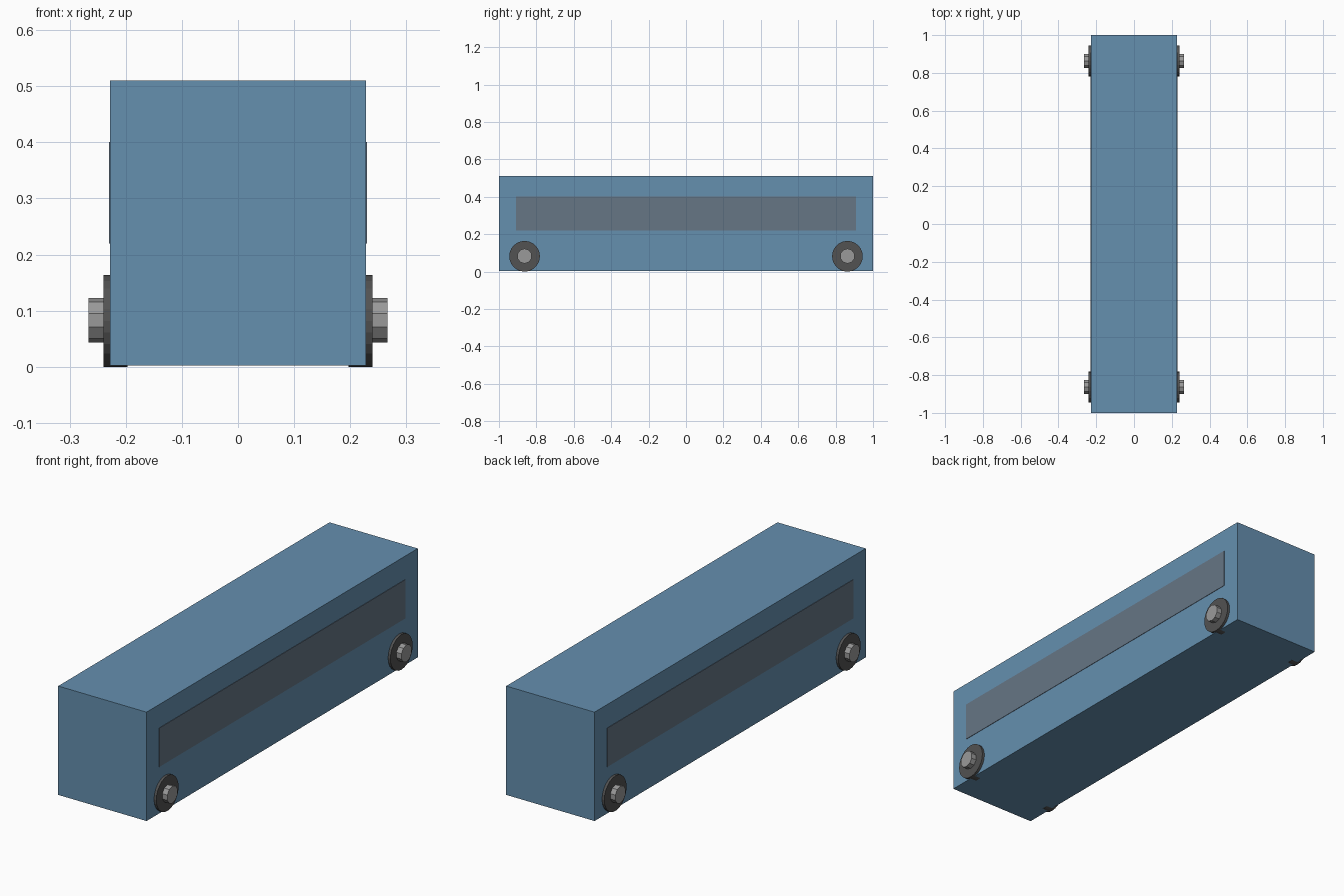
import bpy
import math

if "Cube" in bpy.data.objects:
    bpy.data.objects.remove(bpy.data.objects["Cube"])


def material(name, rgb):
    m = bpy.data.materials.new(name)
    m.diffuse_color = (*rgb, 1)
    m.use_nodes = True
    m.node_tree.nodes["Principled BSDF"].inputs["Base Color"].default_value = m.diffuse_color
    return m


BLUE = material("body blue", (0.13, 0.276, 0.43))
GLASS = material("window grey", (0.133, 0.18, 0.235))
RUBBER = material("tyre dark grey", (0.085, 0.085, 0.085))
METAL = material("hub light grey", (0.32, 0.32, 0.32))


def box(name, lo, hi, mat):
    bpy.ops.mesh.primitive_cube_add(size=1, location=[(a + b) / 2 for a, b in zip(lo, hi)])
    o = bpy.context.object
    o.name = name
    o.scale = [b - a for a, b in zip(lo, hi)]
    bpy.ops.object.transform_apply(location=False, rotation=False, scale=True)
    o.data.materials.append(mat)


def disc(name, sides, radius, x0, x1, y, z, mat):
    # cylinder along x, with a vertex at the top
    bpy.ops.mesh.primitive_cylinder_add(
        vertices=sides, radius=radius, depth=abs(x1 - x0),
        location=((x0 + x1) / 2, y, z), rotation=(0, math.pi / 2, 0))
    o = bpy.context.object
    o.name = name
    bpy.ops.object.transform_apply(location=False, rotation=True, scale=False)
    # turn so that a vertex points straight up
    top = max(o.data.vertices, key=lambda v: v.co.z).co
    o.rotation_euler.x = math.atan2(top.y, top.z)
    o.data.materials.append(mat)


# Body
box("body", (-0.228, -1, 0.002), (0.228, 1, 0.51), BLUE)

for s, side in ((1, "right"), (-1, "left")):
    # Long side window, a thin plate
    x = sorted((s * 0.224, s * 0.230))
    box(side + "_window", (x[0], -0.908, 0.22), (x[1], 0.908, 0.401), GLASS)
    # Wheels with ten-sided hubs
    for e, end in ((-1, "front"), (1, "rear")):
        y = e * 0.863
        disc(f"{end}_{side}_tyre", 24, 0.082, s * 0.197, s * 0.24, y, 0.082, RUBBER)
        disc(f"{end}_{side}_hub", 10, 0.04, s * 0.215, s * 0.266, y, 0.083, METAL)
